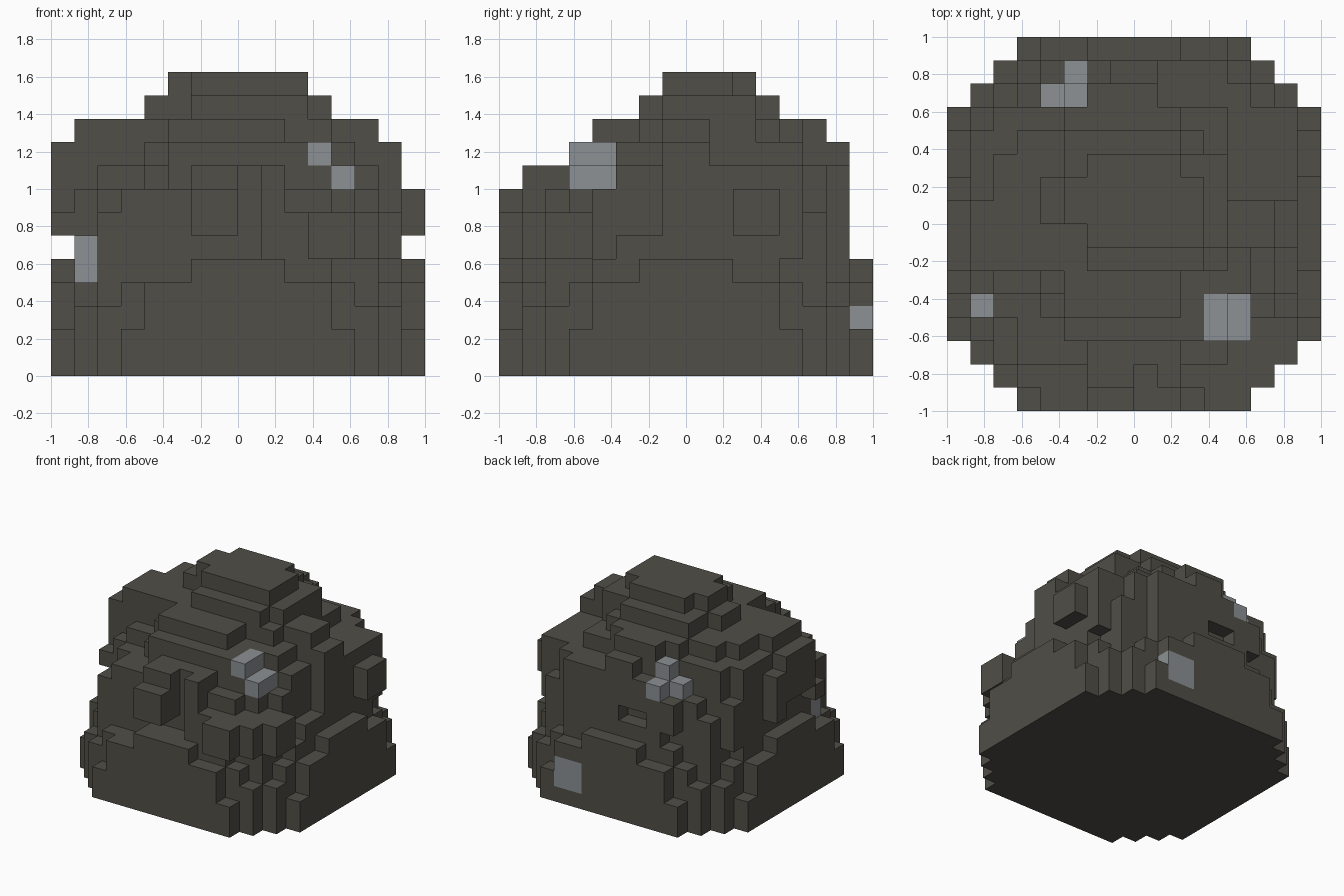
import bpy
import bmesh
from mathutils import Vector

if "Cube" in bpy.data.objects:
    bpy.data.objects.remove(bpy.data.objects["Cube"], do_unlink=True)

U = 0.125      # edge of one block
cells = {}     # (i, j, k) -> part name


def material(name, rgb):
    m = bpy.data.materials.new(name)
    m.use_nodes = True
    m.diffuse_color = (*rgb, 1)
    bsdf = next(n for n in m.node_tree.nodes if n.type == 'BSDF_PRINCIPLED')
    bsdf.inputs["Base Color"].default_value = (*rgb, 1)
    bsdf.inputs["Roughness"].default_value = 0.9
    return m


def box(part, i0, i1, j0, j1, k0, k1):
    """Fill an inclusive range of blocks; part None carves them away."""
    for i in range(i0, i1 + 1):
        for j in range(j0, j1 + 1):
            for k in range(k0, k1 + 1):
                if part:
                    cells[i, j, k] = part
                else:
                    cells.pop((i, j, k), None)


def layer(part, k0, k1, *rows):
    """One plan, given as (first j, last j, first i, last i) strips."""
    for j0, j1, i0, i1 in rows:
        box(part, i0, i1, j0, j1, k0, k1)


# Wide rounded foot, stepping in towards its top
B = "boulder_base"
layer(B, 0, 1, (0, 15, 3, 12), (1, 14, 2, 13), (2, 13, 1, 14), (3, 12, 0, 15))
layer(B, 2, 2, (0, 15, 4, 11), (1, 14, 2, 13), (2, 13, 1, 14), (4, 11, 0, 15))
layer(B, 3, 3, (0, 15, 4, 11), (1, 14, 3, 12), (2, 13, 2, 13), (3, 12, 1, 14),
      (4, 11, 0, 15))
layer(B, 4, 4, (0, 15, 6, 9), (1, 1, 6, 11), (2, 14, 4, 11), (2, 13, 2, 13),
      (4, 11, 1, 14), (6, 9, 0, 15))

# Craggy middle
M = "boulder_middle"
layer(M, 5, 5, (1, 1, 9, 11), (2, 14, 5, 11), (2, 13, 3, 12), (3, 13, 2, 13),
      (5, 12, 1, 14))
layer(M, 6, 6, (1, 1, 9, 10), (2, 13, 3, 12), (3, 13, 2, 13), (5, 12, 1, 13),
      (7, 12, 14, 14), (14, 14, 4, 11))
layer(M, 7, 7, (2, 2, 3, 11), (3, 13, 3, 12), (4, 12, 2, 13), (5, 12, 1, 13),
      (7, 12, 14, 14), (14, 14, 4, 11))
layer(M, 8, 8, (2, 2, 6, 9), (3, 13, 5, 12), (4, 12, 4, 12), (5, 12, 2, 13),
      (6, 11, 1, 13), (7, 12, 14, 14), (14, 14, 6, 11))

# Upper shoulders
S = "boulder_shoulder"
layer(S, 9, 9, (3, 3, 5, 10), (4, 12, 5, 11), (5, 8, 4, 12), (6, 12, 2, 11),
      (6, 11, 1, 11), (7, 8, 12, 14), (13, 13, 6, 8), (14, 14, 7, 8))
layer(S, 10, 10, (4, 4, 5, 9), (5, 12, 5, 9), (6, 11, 3, 10), (6, 8, 1, 11),
      (9, 10, 2, 11), (7, 8, 12, 13), (13, 13, 6, 8))

# Flat-topped cap
C = "boulder_cap"
layer(C, 11, 11, (6, 6, 6, 10), (7, 7, 6, 11), (8, 9, 4, 11), (10, 10, 5, 11),
      (11, 11, 5, 9))
layer(C, 12, 12, (7, 7, 6, 10), (8, 9, 5, 10), (10, 10, 6, 9))

# Outcrops: front, front corners, right side, left side
O = "outcrops"
box(O, 6, 7, 0, 1, 6, 7)
box(O, 6, 7, 1, 2, 8, 8)
box(O, 9, 9, 1, 2, 6, 8)
box(O, 11, 12, 0, 1, 5, 6)
box(O, 13, 13, 1, 2, 5, 6)
box(O, 14, 14, 2, 3, 5, 6)
box(O, 2, 2, 2, 2, 5, 6)
box(O, 15, 15, 10, 11, 6, 7)
box(O, 0, 0, 5, 5, 6, 6)
box(O, 0, 0, 6, 8, 7, 9)
box(O, 0, 0, 9, 9, 6, 8)

# Niches in the back wall
box(None, 6, 7, 14, 14, 6, 6)
box(None, 4, 4, 14, 14, 5, 5)

# Pale stone lumps
G = "pale_stones"
box(G, 11, 11, 3, 4, 9, 9)
box(G, 12, 12, 3, 4, 8, 8)
box(G, 1, 1, 4, 4, 4, 5)
box(G, 5, 5, 13, 13, 9, 9)
box(G, 5, 5, 14, 14, 8, 8)
box(G, 4, 4, 13, 13, 8, 8)
box(G, 10, 11, 15, 15, 1, 2)


def build(part, mat):
    """Mesh the exposed block sides of one part and merge flat areas."""
    bm = bmesh.new()
    verts = {}
    for cell, owner in cells.items():
        if owner != part:
            continue
        for axis in range(3):
            for side in (0, 1):
                step = list(cell)
                step[axis] += 2 * side - 1
                if tuple(step) in cells:
                    continue
                a, b = (axis + 1) % 3, (axis + 2) % 3
                face = []
                for da, db in ((0, 0), (1, 0), (1, 1), (0, 1)):
                    p = list(cell)
                    p[axis] += side
                    p[a] += da
                    p[b] += db
                    p = tuple(p)
                    if p not in verts:
                        verts[p] = bm.verts.new(Vector(p) * U - Vector((1, 1, 0)))
                    face.append(verts[p])
                bm.faces.new(face if side else face[::-1])
    bmesh.ops.dissolve_limit(bm, angle_limit=0.01, verts=bm.verts[:],
                             edges=bm.edges[:])
    mesh = bpy.data.meshes.new(part)
    bm.to_mesh(mesh)
    bm.free()
    mesh.materials.append(mat)
    obj = bpy.data.objects.new(part, mesh)
    bpy.context.collection.objects.link(obj)


dark = material("dark_rock", (0.079, 0.077, 0.063))
pale = material("pale_grey_stone", (0.262, 0.282, 0.298))
for name in (B, M, S, C, O):
    build(name, dark)
build(G, pale)
